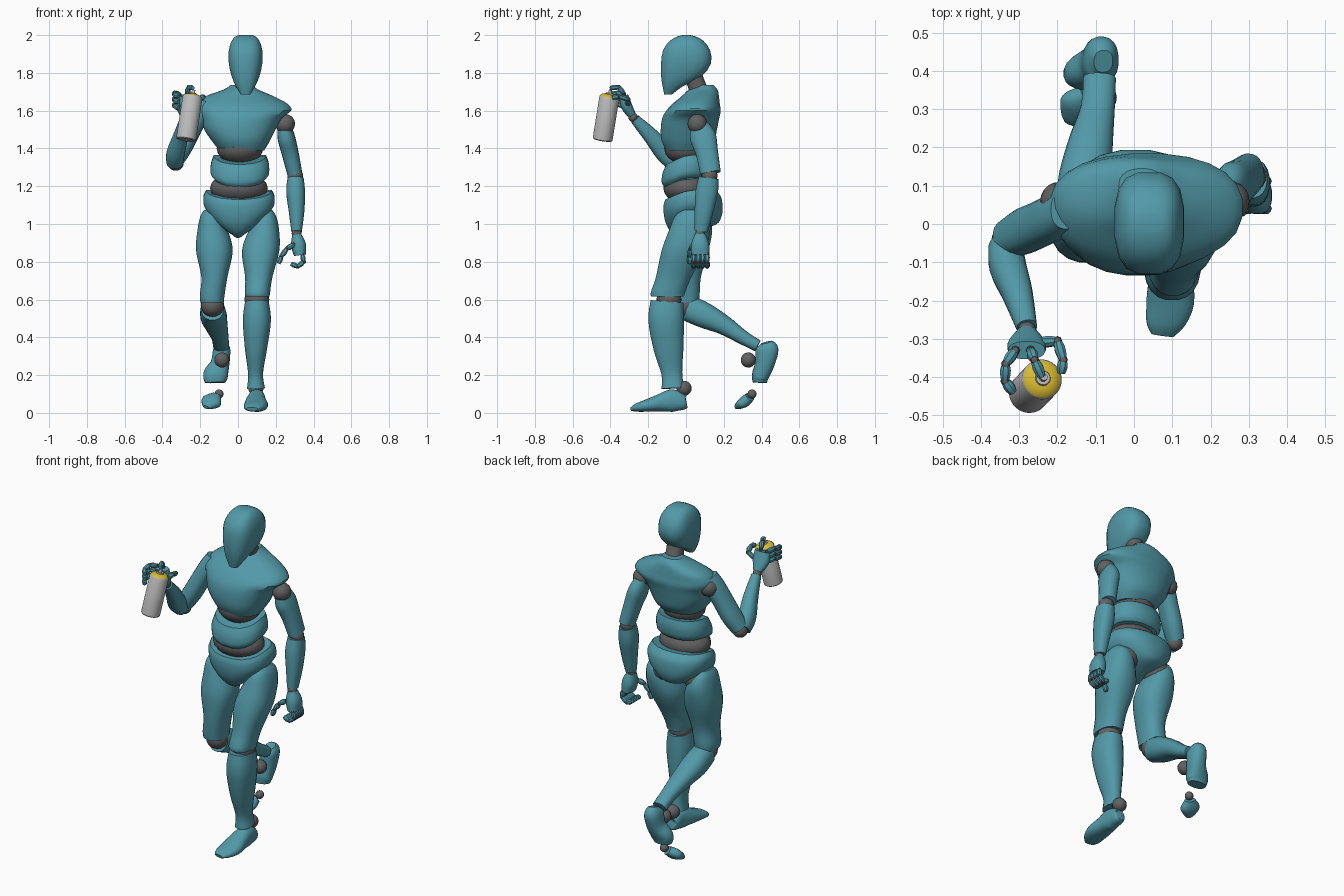
import bpy, bmesh, math
from mathutils import Vector

cube = bpy.data.objects.get("Cube")
if cube:
    bpy.data.objects.remove(cube)

UNIT = 0.01  # all sizes below are in hundredths


def material(name, rgb):
    mat = bpy.data.materials.new(name)
    mat.use_nodes = True
    mat.diffuse_color = (*rgb, 1)
    mat.node_tree.nodes["Principled BSDF"].inputs["Base Color"].default_value = (*rgb, 1)
    return mat


teal = material("teal_shell", (.085, .32, .39))
grey = material("dark_grey_joint", (.12, .12, .12))
silver = material("can_grey", (.5, .5, .5))
yellow = material("cap_yellow", (.7, .5, .03))


def finish(name, bm, mat, angle=35):
    bmesh.ops.recalc_face_normals(bm, faces=bm.faces[:])
    mesh = bpy.data.meshes.new(name)
    bm.to_mesh(mesh)
    bm.free()
    mesh.materials.append(mat)
    mesh.shade_smooth()
    mesh.set_sharp_from_angle(angle=math.radians(angle))
    obj = bpy.data.objects.new(name, mesh)
    bpy.context.collection.objects.link(obj)


def spline(rows, steps):
    """Catmull-Rom curve through the station rows."""
    rows = [Vector(r) for r in rows]
    out = []
    for i in range(len(rows) - 1):
        a, b, c, d = (rows[min(max(i + k, 0), len(rows) - 1)] for k in (-1, 0, 1, 2))
        for s in range(steps):
            t = s / steps
            out.append(b + (c - a) * (t / 2) + (a * 2 - b * 5 + c * 4 - d) * (t * t / 2)
                       + (b * 3 - a - c * 3 + d) * (t ** 3 / 2))
    return out + [rows[-1]]


def loft(name, mat, rows, power=2.3, flat=False, sag=0, sides=20, steps=4, angle=35):
    """Skin rounded sections (x, y, z, half width, half depth) along a path."""
    rows = spline(rows, steps)
    centres = [Vector(r[:3]) for r in rows]
    bm = bmesh.new()
    rings = []
    for i, row in enumerate(rows):
        tangent = centres[min(i + 1, len(rows) - 1)] - centres[max(i - 1, 0)]
        tangent = Vector((0, 0, 1)) if flat else tangent.normalized()
        ref = Vector((1, 0, 0)) if abs(tangent.x) < .9 else Vector((0, 1, 0))
        u = (ref - tangent * ref.dot(tangent)).normalized()
        v = tangent.cross(u)
        ring = []
        for k in range(sides):
            ang = math.tau * (k + .5) / sides
            c, s = math.cos(ang), math.sin(ang)
            p = (centres[i] + u * math.copysign(abs(c) ** (2 / power), c) * row[3]
                 + v * math.copysign(abs(s) ** (2 / power), s) * row[4])
            p.z -= sag * max(0, -s)
            ring.append(bm.verts.new(p * UNIT))
        rings.append(ring)
    for low, high in zip(rings, rings[1:]):
        for k in range(sides):
            n = (k + 1) % sides
            bm.faces.new((low[k], low[n], high[n], high[k]))
    bm.faces.new(rings[0])
    bm.faces.new(rings[-1])
    finish(name, bm, mat, angle)


def ball(name, centre, size, segments=20):
    size = size if isinstance(size, tuple) else (size,) * 3
    bm = bmesh.new()
    bmesh.ops.create_uvsphere(bm, u_segments=segments, v_segments=segments // 2, radius=1)
    for v in bm.verts:
        v.co = Vector([(c + a * s) * UNIT for c, a, s in zip(centre, v.co, size)])
    finish(name, bm, grey)


def finger(name, points, r=1.35):
    """Jointed finger: tapered shells with a grey ball at each knuckle."""
    for i, (a, b) in enumerate(zip(points, points[1:])):
        a, b = Vector(a), Vector(b)
        rows = [(*a.lerp(b, t), r * w, r * w) for t, w in ((.1, .85), (.4, 1.1), (.75, 1), (1, .75))]
        loft(f"{name}_segment_{i + 1}", teal, rows, sides=8, steps=2)
        ball(f"{name}_joint_{i + 1}", a, r * .9, segments=8)


# Head and neck
loft("head", teal, [
    (4, -9.5, 168.5, 2.5, 2), (4, -7, 173, 5.2, 5.5), (4, -2.5, 178, 7.4, 10.8),
    (4, 0, 185, 9, 13.4), (4, .3, 192, 9, 12.6), (4, .3, 197, 7.4, 9),
    (4, .3, 199.3, 5.4, 4.8), (4, .3, 200, 3.5, 2)],
    power=2.8, flat=True, sides=16, steps=2, angle=32)
loft("neck", grey, [(3, 8, 168, 5, 5), (3.5, 5.5, 174, 4.8, 4.8), (4, 3, 181, 4.8, 4.8)])

# Torso
loft("chest", teal, [
    (2, 0, 139, 12, 10.5), (1.5, 1, 144, 15.5, 14), (1, 1.5, 150, 19, 15),
    (1.8, 2.5, 156, 21.5, 15.2), (3.2, 4, 160, 25.2, 14.5), (2.5, 5.3, 163.5, 24, 12.7),
    (.8, 7.5, 167.5, 18.5, 10), (1.5, 9, 171, 9.5, 7.8), (2, 10, 173.5, 6, 4.5)],
    flat=True, sides=24, steps=3, angle=28)
ball("upper_abdomen", (1, 0, 140), (12.3, 11.6, 8.5))
loft("waist_shell", teal, [
    (1, 0, 124.5, 13.5, 11.5), (1, 0, 127, 15.5, 13), (1, .5, 132, 15.5, 13),
    (1, 1, 136.5, 14, 11.5)], flat=True, sag=5)
ball("lower_abdomen", (.5, 0, 119), (15.3, 12, 8.5))
loft("pelvis", teal, [
    (0, 3, 97.5, 3, 6), (0, 4.5, 100, 8.5, 12), (0, 4.3, 104.5, 14.5, 14.8),
    (.5, 3.8, 110, 18.5, 15.7), (.5, 3.2, 115, 19, 15.2), (.5, 2, 118, 17.5, 13)],
    flat=True, sag=5)
for side, x in (("left", 11), ("right", -11)):
    ball(side + "_hip_joint", (x, 4.5, 102), (7.5, 8.5, 8))

# Standing left leg
loft("left_thigh", teal, [
    (15.5, 3, 107.5, 2.5, 5), (14.8, 3, 104, 5.5, 9), (13.8, 2, 97, 8, 11),
    (12, -1.5, 86, 10, 11.5), (11, -6.5, 72, 7.3, 9.5), (10.3, -9.5, 64, 6.8, 9.2),
    (10.3, -9.7, 61.5, 6.5, 8.8)], flat=True)
ball("left_knee", (10, -9, 60), 6.6)
loft("left_shin", teal, [
    (10, -10, 59, 6.3, 8.8), (10, -10.5, 49, 7.5, 9.5), (9.5, -9.2, 34, 5.9, 8),
    (9.3, -7.5, 21, 4, 5.6), (9.5, -7, 13, 4.8, 6)])
ball("left_ankle", (9.5, -1, 13), 4)
loft("left_foot", teal, [
    (10, .3, 5.5, 2.5, 2.5), (10, -1, 5.5, 3.8, 4), (10, -7, 6.5, 4.5, 6),
    (9.5, -13, 5.5, 5.5, 4.8), (9.5, -20, 4, 6.3, 3.4), (8, -26, 2.8, 5, 2.2),
    (7.5, -29, 2, 3, 1)])

# Trailing right leg
loft("right_thigh", teal, [
    (-15.5, 3, 107.5, 2.5, 5), (-14.5, 3, 104, 5.5, 9), (-13.5, 3, 97, 8, 11),
    (-12.5, 1, 86, 9.8, 11), (-12.5, -1, 72, 7, 9), (-13.7, -1, 62, 6.6, 8.3),
    (-13.7, -1, 58.5, 6.2, 7.8)], flat=True)
ball("right_knee", (-13.5, -.5, 57), 6.2)
loft("right_shin", teal, [
    (-13.5, 1, 55.5, 6, 7), (-13, 10, 51.5, 7, 6.8), (-11.5, 20, 46.5, 6, 5.2),
    (-9.5, 30, 40, 4.5, 3.8), (-9, 38, 35.5, 4.3, 3.2)])
ball("right_ankle", (-8.5, 33, 28), 4)
loft("right_foot", teal, [
    (-8, 42.5, 37.3, 2.5, 3), (-8.5, 43, 34, 4.5, 6), (-9.5, 41.7, 26, 5, 5.2),
    (-11.8, 39.5, 20, 6.6, 4.6), (-12, 39, 16, 5.5, 3.8)])
ball("right_toe_joint", (-10, 35, 10), 2.4)
loft("right_toe", teal, [
    (-11.5, 34, 8.5, 3, 2.5), (-14, 31, 6, 5.5, 3), (-16, 28, 4, 3.5, 2),
    (-17, 26.5, 3, 1.5, 1)])

# Hanging left arm
ball("left_shoulder", (25, 6, 153), 5.2)
loft("left_upper_arm", teal, [
    (24.5, 7, 152, 3.5, 5), (25.5, 9, 146, 4.6, 7), (27.5, 11, 138, 4.5, 6),
    (30, 13, 127, 4, 5.5)])
ball("left_elbow", (30.3, 12.5, 125.5), 4.2)
loft("left_forearm", teal, [
    (30.5, 12, 124.5, 4.3, 5.3), (30.5, 11, 117, 5, 6), (31, 9.5, 107, 4.2, 5),
    (31, 8, 96, 2.8, 3.5)])
ball("left_wrist", (31, 7.5, 95), 2.6)
loft("left_palm", teal, [
    (31, 7.5, 94.5, 2.4, 3), (32, 7.5, 89, 4, 4.8), (32.8, 7.5, 83.5, 3.2, 4.9)])
for i in range(4):
    y = 4 + i * 2.4
    finger(f"left_finger_{i + 1}", [
        (34, y, 84), (34.8, y, 80), (31.5, y, 77.5), (28, y, 79)])
finger("left_thumb", [(29.5, 4, 89), (26, 2.5, 87), (23, 2, 83), (21.5, 2, 79)])

# Raised right arm
ball("right_shoulder", (-19.5, 6, 158.5), 5)
loft("right_upper_arm", teal, [
    (-18, 3.5, 164, 4, 5), (-20.5, 2, 158, 5, 6), (-24.5, 0, 150, 5, 6),
    (-29, -2, 141, 5, 6), (-33, -4, 134, 4.5, 5)])
ball("right_elbow", (-33, -4.5, 132.5), 4.3)
loft("right_forearm", teal, [
    (-33.5, -6, 133, 4.5, 5), (-33, -11, 137.5, 4.8, 5.2), (-30.5, -18, 146, 4, 4.3),
    (-28, -27, 155.5, 2.7, 2.7)])
ball("right_wrist", (-28, -28, 156.5), 2.5)
loft("right_palm", teal, [
    (-28, -28.5, 157.5, 2.7, 2.2), (-28, -31.5, 162.5, 5, 3), (-28, -33, 168, 4.8, 2.4)])
for i in range(3):
    z = 168.5 - i * 3
    finger(f"right_finger_{i + 1}", [
        (-31, -33, z), (-33.5, -36.5, z + 1), (-33.7, -41, z), (-31.5, -44, z - 1)])
finger("right_index", [(-27, -33, 169), (-26, -35.5, 172.5), (-24, -40, 172)])
finger("right_thumb", [(-25, -31, 163), (-20, -30.5, 166), (-18.5, -35.5, 167.5), (-19, -39, 167)])

# Spray can, standing along its own tilted axis
base, top = Vector((-27.5, -44.2, 144.5)), Vector((-24, -40.5, 167.5))


def can_part(name, mat, profile):
    rows = [(*base.lerp(top, t), r, r) for t, r in profile]
    loft(name, mat, rows, power=2, sides=32, steps=1)


can_part("can_body", silver, [(0, 4.8), (.02, 5.3), (.97, 5.3), (1, 4.9)])
can_part("can_dome", yellow, [(1, 4.9), (1.03, 4.2), (1.055, 2.6)])
can_part("can_collar", silver, [(1.055, 2), (1.08, 1.8)])
can_part("can_nozzle", silver, [(1.08, 1), (1.15, .9)])
